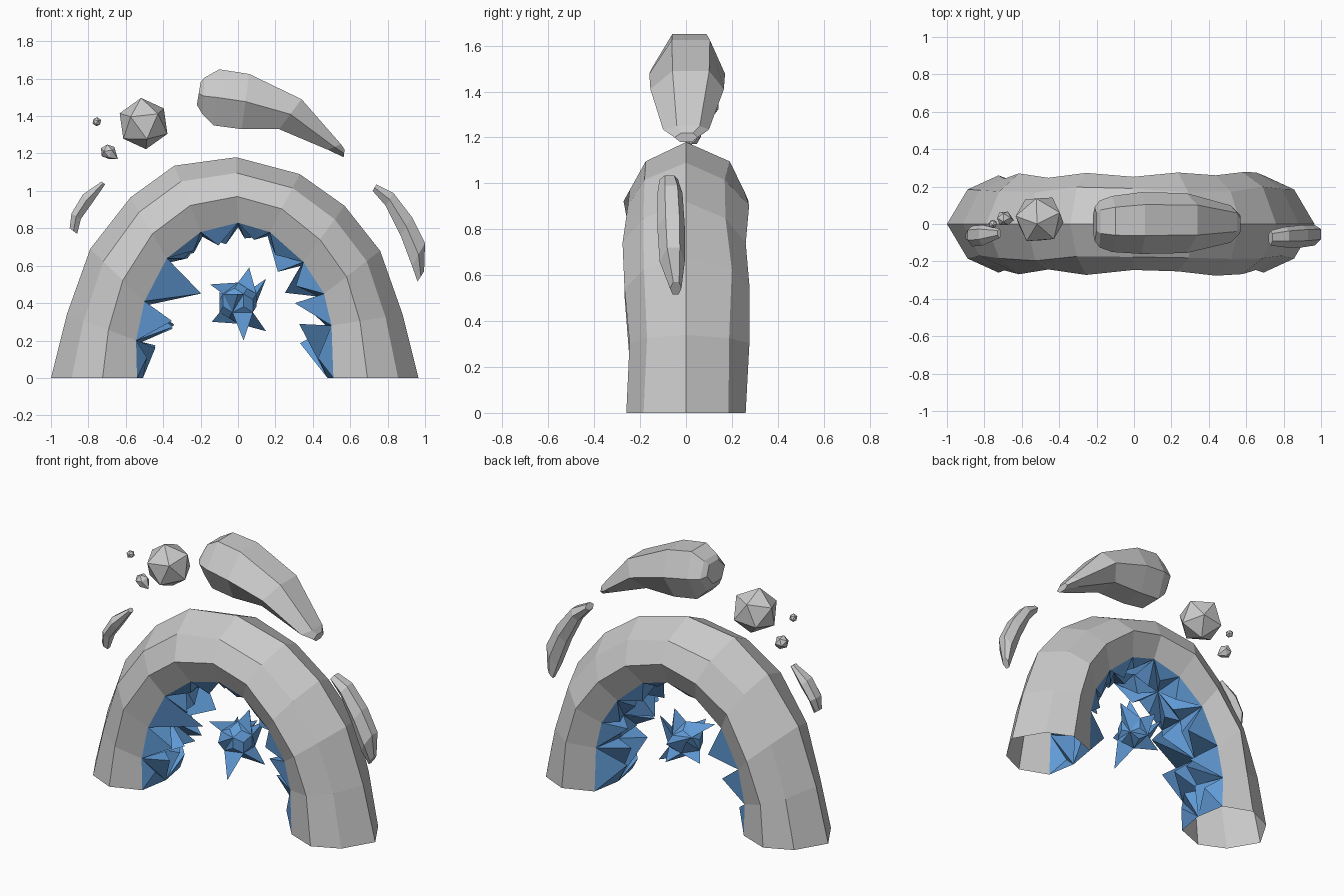
import bpy, bmesh, random
from mathutils import Vector, Euler, Matrix

if "Cube" in bpy.data.objects:
    bpy.data.objects.remove(bpy.data.objects["Cube"])

random.seed(4)
blue = bpy.data.materials.new("crystal_blue")
blue.diffuse_color = (0.12, 0.33, 0.68, 1)
blue.use_nodes = True
blue.node_tree.nodes["Principled BSDF"].inputs["Base Color"].default_value = blue.diffuse_color


def finish(bm, name, mat=None):
    bmesh.ops.recalc_face_normals(bm, faces=bm.faces)
    mesh = bpy.data.meshes.new(name)
    bm.to_mesh(mesh)
    bm.free()
    ob = bpy.data.objects.new(name, mesh)
    bpy.context.collection.objects.link(ob)
    if mat:
        mesh.materials.append(mat)
    return ob


def loft(bm, rings, closed=True):
    rows = [[bm.verts.new(p) for p in r] for r in rings]
    n = len(rows[0])
    for a, b in zip(rows, rows[1:]):
        for i in range(n if closed else n - 1):
            j = (i + 1) % n
            bm.faces.new((a[i], a[j], b[j], b[i]))
    if closed:
        bm.faces.new(rows[0])
        bm.faces.new(rows[-1])


def spike(bm, tri, apex):
    v = [bm.verts.new(p) for p in tri]
    tip = bm.verts.new(apex)
    for i in range(3):
        bm.faces.new((v[i], v[(i + 1) % 3], tip))


# Stone arch, an open shell: outer and inner rails, (x, z) from left foot to right foot
outer = [(-1, 0), (-.915, .34), (-.79, .69), (-.575, .965), (-.34, 1.135), (-.01, 1.18),
         (.33, 1.09), (.57, .92), (.76, .68), (.88, .34), (.965, 0)]
inner = [(-.54, 0), (-.545, .2), (-.5, .41), (-.38, .64), (-.2, .78), (0, .83),
         (.17, .78), (.35, .62), (.46, .45), (.5, .28), (.51, 0)]


def section(k, t, y):
    (ox, oz), (ix, iz) = outer[k], inner[k]
    return Vector((ox + (ix - ox) * t, y, oz + (iz - oz) * t))


profile = [(1, .19), (.6, .26), (.24, .185), (0, 0), (.24, -.185), (.6, -.26), (1, -.19)]
rings = []
for k in range(11):
    wob = 0 if k in (0, 10) else .02
    rings.append([section(k, t, y + (random.uniform(-wob, wob) if .1 < t < 1 else 0))
                  for t, y in profile])
bm = bmesh.new()
loft(bm, rings, closed=False)
finish(bm, "stone_arch")

# Crystal lining: spikes growing from a strip along the inside of the arch
reach = [.17, .24, .2, .11, .09, .09, .1, .15, .17, .2]
bm = bmesh.new()
for k in range(10):
    a, b = [[section(i, 1, -.19), section(i, 1.07, 0), section(i, 1, .19)] for i in (k, k + 1)]
    for s in (0, 1):
        q = [a[s], a[s + 1], b[s + 1], b[s]]
        tris = ((0, 1, 2), (0, 2, 3)) if (s + k) % 2 else ((0, 1, 3), (1, 2, 3))
        for t in tris:
            tri = [q[i] for i in t]
            base = sum(tri, Vector()) / 3
            way = (Vector((0, 0, .35)) - Vector((base.x, 0, base.z))).normalized()
            way += Vector([random.uniform(-.3, .3) for _ in range(3)])
            tip = base + way * reach[k] * random.uniform(.35, 1.1)
            tip.z = max(tip.z, .02)
            spike(bm, tri, tip)
bmesh.ops.remove_doubles(bm, verts=bm.verts, dist=.0005)
finish(bm, "crystal_lining", blue)

# Floating crystal star: long spikes on some faces, low facets on the rest
ball = bmesh.new()
bmesh.ops.create_icosphere(ball, subdivisions=1, radius=.11)
centre = Vector((0, 0, .4))
tips = {}
for x, y, z in ((.06, .03, .19), (-.15, -.08, .1), (.15, .05, .13), (-.14, .06, -.1),
                (.03, -.15, -.2), (.15, .06, -.15), (0, -.2, .05), (0, .2, .04),
                (-.1, .14, .06), (.06, .12, -.12)):
    tip = Vector((x, y, z))
    free = [f for f in ball.faces if f.index not in tips]
    tips[max(free, key=lambda f: f.normal.dot(tip)).index] = tip
bm = bmesh.new()
for f in ball.faces:
    spike(bm, [centre + v.co for v in f.verts], centre + tips.get(f.index, f.normal * .1))
ball.free()
bmesh.ops.remove_doubles(bm, verts=bm.verts, dist=.0005)
finish(bm, "crystal_star", blue)


# Curved rock shards: each ring given by its top (x, z), bottom (x, z), half depth, centre y
def shard(name, stations):
    bm = bmesh.new()
    rings = []
    for top, bot, d, y in stations:
        t, b = Vector((top[0], y, top[1])), Vector((bot[0], y, bot[1]))
        m, dy = (t + b) / 2, Vector((0, d, 0))
        rings.append([t - dy * .4, t + dy * .6, m + dy, b + dy * .5, b - dy * .5, m - dy])
    loft(bm, rings)
    finish(bm, name)


shard("large_shard", [((-.2, 1.58), (-.22, 1.46), .09, 0),
                      ((-.18, 1.605), (-.19, 1.41), .125, 0),
                      ((-.1, 1.65), (-.13, 1.35), .15, 0),
                      ((.06, 1.625), (.02, 1.33), .165, .005),
                      ((.34, 1.49), (.22, 1.33), .16, .005),
                      ((.55, 1.25), (.48, 1.22), .1, 0),
                      ((.57, 1.22), (.565, 1.18), .05, 0)])
shard("left_shard", [((-.9, .8), (-.86, .77), .025, -.07),
                     ((-.89, .88), (-.84, .85), .055, -.065),
                     ((-.83, .98), (-.79, .92), .055, -.06),
                     ((-.73, 1.05), (-.71, 1.035), .025, -.05)])
shard("right_shard", [((.74, 1.035), (.72, 1.0), .04, -.075),
                      ((.83, .99), (.79, .92), .055, -.07),
                      ((.93, .86), (.87, .76), .06, -.065),
                      ((1, .72), (.93, .6), .055, -.06),
                      ((.995, .57), (.96, .515), .025, -.045)])

# Floating pebbles
for name, loc, r, rot in (("large_pebble", (-.505, .025, 1.36), .14, (.3, .25, .4)),
                          ("tiny_pebble", (-.755, 0, 1.37), .025, (.2, .5, 0)),
                          ("pointed_pebble", (-.695, .03, 1.21), .042, (.5, .2, .3))):
    bm = bmesh.new()
    bmesh.ops.create_icosphere(bm, subdivisions=1, radius=r)
    turn = Matrix.Rotation(-.44, 3, 'Y') @ Euler(rot).to_matrix()
    bmesh.ops.rotate(bm, verts=bm.verts, matrix=turn)
    bmesh.ops.translate(bm, verts=bm.verts, vec=loc)
    if name == "pointed_pebble":
        tip = max(bm.verts, key=lambda v: v.co.x - v.co.z)
        tip.co = (-.642, .02, 1.17)
    finish(bm, name)
